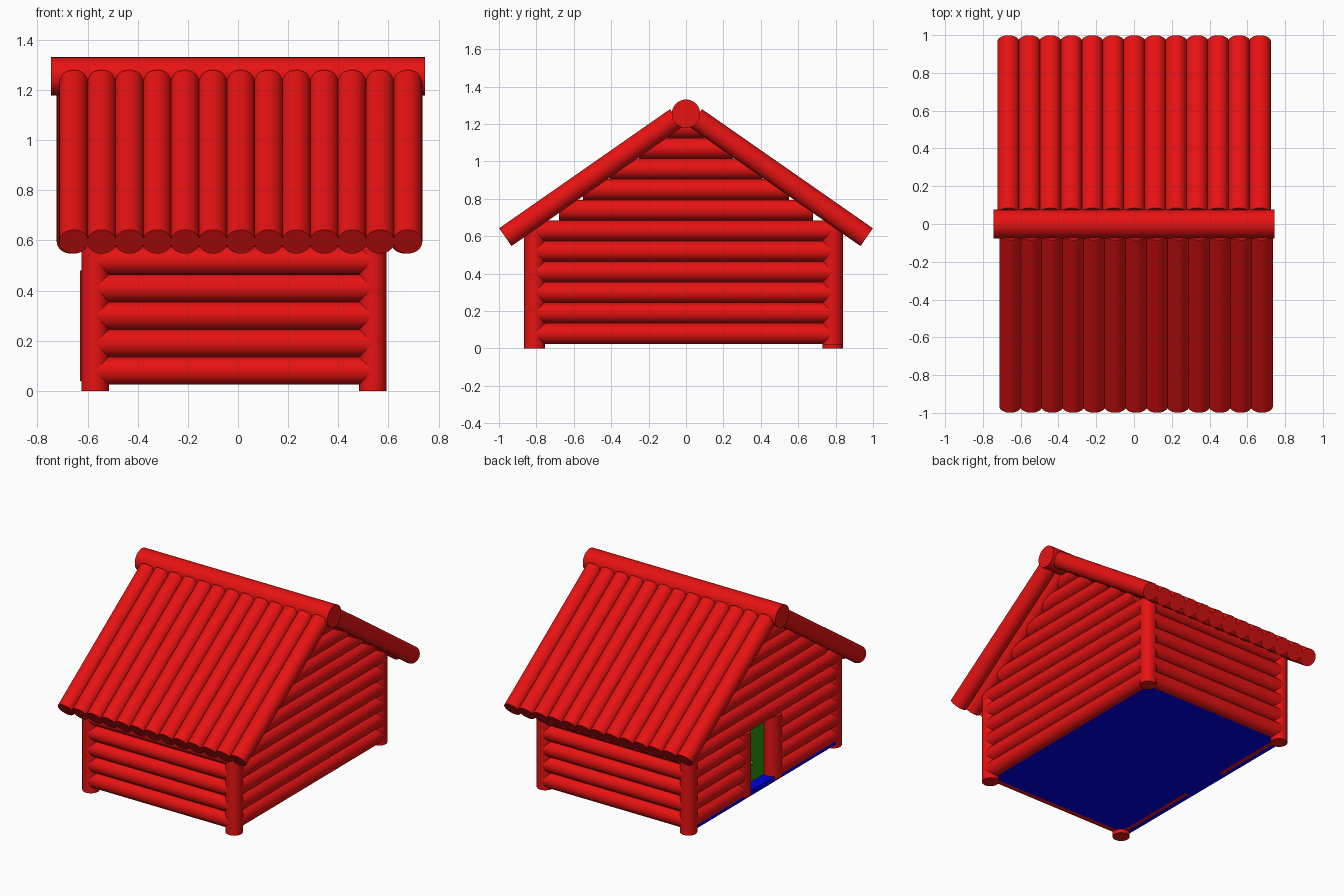
import bpy
from mathutils import Vector

if "Cube" in bpy.data.objects:
    bpy.data.objects.remove(bpy.data.objects["Cube"])


def material(name, rgb):
    m = bpy.data.materials.new(name)
    m.diffuse_color = (*rgb, 1)
    m.use_nodes = True
    m.node_tree.nodes["Principled BSDF"].inputs["Base Color"].default_value = m.diffuse_color
    return m


RED = material("red_wood", (0.8, 0.006, 0.006))
BLUE = material("blue_floor", (0.0, 0.0, 0.8))
GREEN = material("green_door", (0.02, 0.3, 0.005))


def log(name, a, b, r):
    """Round log from point a to point b."""
    a, b = Vector(a), Vector(b)
    d = b - a
    bpy.ops.mesh.primitive_cylinder_add(vertices=32, radius=r, depth=d.length,
                                        location=(a + b) / 2)
    o = bpy.context.object
    o.rotation_euler = d.to_track_quat('Z', 'Y').to_euler()
    o.name = name
    o.data.materials.append(RED)
    bpy.ops.object.shade_smooth_by_angle()
    return o


def box(name, lo, hi, mat):
    lo, hi = Vector(lo), Vector(hi)
    bpy.ops.mesh.primitive_cube_add(size=1, location=(lo + hi) / 2)
    o = bpy.context.object
    o.name = name
    o.scale = hi - lo
    o.data.materials.append(mat)


R, PITCH, Z0 = 0.055, 0.11, 0.08
XL, XR, YF, YB = -0.57, 0.538, -0.81, 0.785
DOOR_F, DOOR_B = -0.14, 0.20      # door post positions along the left wall

# corner posts
for name, x, y, z in (("front_left", XL, YF, 0), ("front_right", XR, YF, 0),
                      ("back_left", XL, YB, 0), ("back_right", XR, YB, 0.02)):
    log(name + "_post", (x, y, z), (x, y, 0.65), R)

# wall logs, the left wall leaves a doorway in its lower rows
for i in range(6):
    z = Z0 + i * PITCH
    log("front_wall_log", (XL, YF, z), (XR, YF, z), R)
    log("back_wall_log", (XL, YB, z), (XR, YB, z), R)
    log("right_wall_log", (XR, YF, z), (XR, YB, z), R)
    if i < 4:
        log("left_wall_log", (XL, YF, z), (XL, DOOR_F, z), R)
        log("left_wall_log", (XL, DOOR_B, z), (XL, YB, z), R)
    else:
        log("left_wall_log", (XL, YF, z), (XL, YB, z), R)

# gable logs get shorter towards the ridge
for x in (XL, XR):
    for i, half in enumerate((0.68, 0.55, 0.41, 0.25, 0.10)):
        z = Z0 + (6 + i) * PITCH
        log("gable_log", (x, -half, z), (x, half, z), R)

# door frame, door and knob
for y in (DOOR_F, DOOR_B):
    log("door_post", (XL, y, 0.04), (XL, y, 0.48), 0.06)
box("door", (-0.54, DOOR_F, 0.06), (-0.515, DOOR_B, 0.48), GREEN)
bpy.ops.mesh.primitive_uv_sphere_add(segments=16, ring_count=8, radius=0.015,
                                     location=(-0.548, 0.06, 0.2))
knob = bpy.context.object
knob.name = "door_knob"
knob.data.materials.append(GREEN)
bpy.ops.object.shade_smooth_by_angle()

# floor slab
box("floor", (-0.615, YF, 0.027), (XR, YB, 0.062), BLUE)

# roof logs on both slopes, then the ridge log
for side, x0 in ((-1, -0.655), (1, -0.665)):
    for i in range(13):
        x = x0 + i * 0.111
        log("roof_log", (x, side * 0.966, 0.595), (x, side * 0.052, 1.232), 0.058)
log("ridge_log", (-0.745, 0, 1.255), (0.745, 0, 1.255), 0.076)
